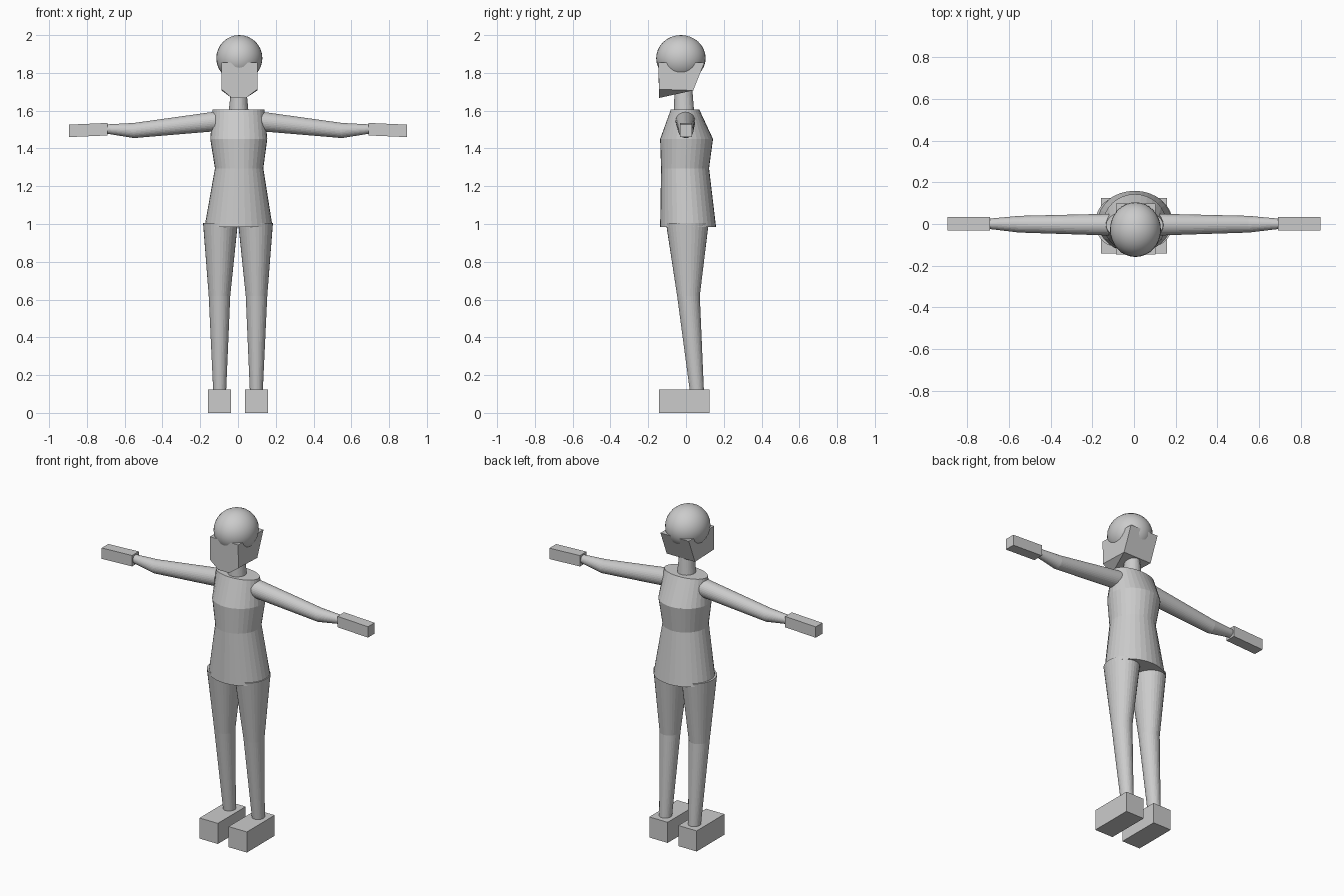
import bpy, bmesh, math

if "Cube" in bpy.data.objects:
    bpy.data.objects.remove(bpy.data.objects["Cube"])

grey = bpy.data.materials.new("plain grey")
grey.diffuse_color = (0.6, 0.6, 0.6, 1)
grey.use_nodes = True
grey.node_tree.nodes["Principled BSDF"].inputs["Base Color"].default_value = grey.diffuse_color


def finish(name, bm, smooth=False):
    bmesh.ops.recalc_face_normals(bm, faces=bm.faces)
    mesh = bpy.data.meshes.new(name)
    bm.to_mesh(mesh)
    bm.free()
    mesh.materials.append(grey)
    for p in mesh.polygons:
        p.use_smooth = smooth
    obj = bpy.data.objects.new(name, mesh)
    bpy.context.collection.objects.link(obj)
    return obj


def loft(name, rings, axis="z", sides=32):
    """Capped tube through elliptical rings: (centre, first radius, second radius)."""
    bm = bmesh.new()
    loops = []
    for (x, y, z), ra, rb in rings:
        loop = []
        for i in range(sides):
            a = 2 * math.pi * i / sides
            u, v = ra * math.cos(a), rb * math.sin(a)
            co = (x + u, y + v, z) if axis == "z" else (x, y + u, z + v)
            loop.append(bm.verts.new(co))
        loops.append(loop)
    for lo, hi in zip(loops, loops[1:]):
        for i in range(sides):
            j = (i + 1) % sides
            bm.faces.new((lo[i], lo[j], hi[j], hi[i]))
    bm.faces.new(loops[0])
    bm.faces.new(loops[-1])
    return finish(name, bm)


def hull(name, points):
    """Convex solid around a few corner points."""
    bm = bmesh.new()
    for p in points:
        bm.verts.new(p)
    bmesh.ops.convex_hull(bm, input=bm.verts)
    bmesh.ops.dissolve_limit(bm, angle_limit=0.01, verts=bm.verts, edges=bm.edges)
    return finish(name, bm)


# Skull
bm = bmesh.new()
bmesh.ops.create_uvsphere(bm, u_segments=32, v_segments=16, radius=1)
for v in bm.verts:
    v.co = (0.007 + 0.122 * v.co.x, -0.027 + 0.131 * v.co.y, 1.878 + 0.122 * v.co.z)
finish("skull", bm, smooth=True)

# Jaw block: flat face with a narrow chin, slanting back
face = []
for s in (-1, 1):
    x = 0.008 + s * 0.095
    face += [(x, -0.146, 1.855), (x, -0.143, 1.713), (0.004 + s * 0.037, -0.143, 1.667),
             (x, 0.098, 1.855), (x, 0.038, 1.707)]
hull("jaw", face)

# Neck
loft("neck", [((0.003, -0.01, 1.58), 0.054, 0.054), ((0.004, -0.015, 1.76), 0.036, 0.045)])

# Torso: flared hem, waist, chest, shoulders
loft("torso", [((0.003, 0.011, 0.985), 0.18, 0.148),
               ((0.006, -0.005, 1.295), 0.128, 0.127),
               ((0.004, 0.003, 1.45), 0.151, 0.14),
               ((0.003, -0.005, 1.607), 0.137, 0.075)])

for side, s in (("left", 1), ("right", -1)):
    # Leg: ankle, knee, hip
    loft(side + "_leg", [((s * 0.097, 0.058, 0.11), 0.034, 0.037),
                         ((s * 0.098, 0.013, 0.62), 0.057, 0.06),
                         ((s * 0.093, 0.007, 1.005), 0.092, 0.113)])
    # Foot
    hull(side + "_foot", [(s * x, y, z) for x in (0.036, 0.159)
                          for y in (-0.142, 0.125) for z in (0, 0.125)])
    # Arm: shoulder, elbow, wrist
    loft(side + "_arm", [((s * 0.12, -0.003, 1.543), 0.052, 0.052),
                         ((s * 0.55, -0.001, 1.495), 0.04, 0.04),
                         ((s * 0.70, 0.001, 1.503), 0.024, 0.024)], axis="x")
    # Hand, drooping slightly outwards
    hull(side + "_hand", [(s * x, y, zc + h) for x, zc in ((0.69, 1.502), (0.895, 1.493))
                          for y in (-0.031, 0.033) for h in (-0.033, 0.033)])
